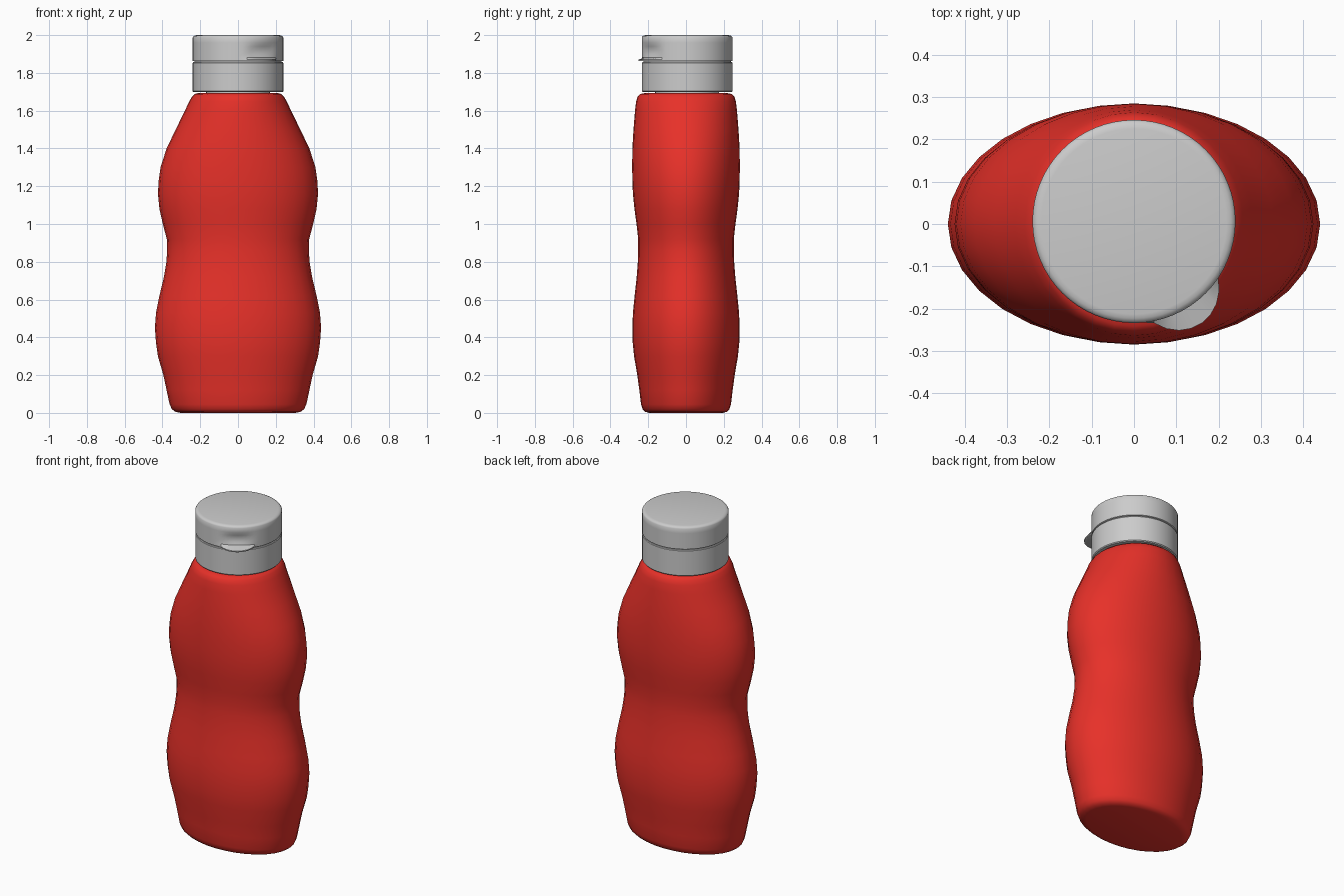
import bpy, bmesh, math

if "Cube" in bpy.data.objects:
    bpy.data.objects.remove(bpy.data.objects["Cube"])

CAP_Y = 0.006


def loft(name, rings, sides, angle, cy=0.0, radial=None):
    """Skin rings of (z, rx, ry) into a closed shell; radial adds a local offset."""
    bm = bmesh.new()
    loops = []
    for z, rx, ry in rings:
        loop = []
        for i in range(sides):
            a = 2 * math.pi * i / sides
            d = radial(a, z) if radial else 0.0
            loop.append(bm.verts.new(((rx + d) * math.cos(a), cy + (ry + d) * math.sin(a), z)))
        loops.append(loop)
    for lo, hi in zip(loops, loops[1:]):
        for i in range(sides):
            j = (i + 1) % sides
            bm.faces.new((lo[i], lo[j], hi[j], hi[i]))
    bm.faces.new(loops[0][::-1])
    bm.faces.new(loops[-1])
    bmesh.ops.recalc_face_normals(bm, faces=bm.faces)
    mesh = bpy.data.meshes.new(name)
    bm.to_mesh(mesh)
    bm.free()
    ob = bpy.data.objects.new(name, mesh)
    bpy.context.collection.objects.link(ob)
    bpy.ops.object.select_all(action='DESELECT')
    ob.select_set(True)
    bpy.context.view_layer.objects.active = ob
    bpy.ops.object.shade_smooth_by_angle(angle=math.radians(angle))
    return ob


# Oval squeeze body with a waist
body = loft("bottle_body", [
    (0.0, 0.305, 0.195), (0.006, 0.332, 0.217), (0.02, 0.35, 0.23), (0.045, 0.362, 0.238),
    (0.12, 0.378, 0.247), (0.20, 0.395, 0.258), (0.30, 0.424, 0.275), (0.37, 0.434, 0.282),
    (0.45, 0.44, 0.284), (0.53, 0.434, 0.281), (0.62, 0.416, 0.272), (0.72, 0.392, 0.261),
    (0.80, 0.379, 0.255), (0.86, 0.375, 0.253), (0.92, 0.377, 0.253), (1.00, 0.398, 0.262),
    (1.08, 0.416, 0.273), (1.16, 0.424, 0.281), (1.23, 0.42, 0.284), (1.30, 0.41, 0.285),
    (1.40, 0.378, 0.284), (1.50, 0.33, 0.278), (1.60, 0.281, 0.27), (1.65, 0.258, 0.264),
    (1.675, 0.243, 0.256), (1.688, 0.23, 0.242), (1.693, 0.21, 0.22)], 32, 45)
red = bpy.data.materials.new("red_plastic")
red.diffuse_color = (0.8, 0.03, 0.022, 1)
red.use_nodes = True
red.node_tree.nodes["Principled BSDF"].inputs["Base Color"].default_value = red.diffuse_color
body.data.materials.append(red)


def round_part(name, profile, sides, radial=None):
    return loft(name, [(z, r, r) for r, z in profile], sides, 35, CAP_Y, radial)


# Neck hidden under the cap, and the pin closing the groove
round_part("neck", [(0.17, 1.68), (0.17, 1.72)], 32)
round_part("cap_groove", [(0.231, 1.84), (0.231, 1.88)], 64)

# Lower cap ring
round_part("cap_base", [(0.235, 1.698), (0.24, 1.703), (0.24, 1.853), (0.237, 1.857)], 64)


# Thumb scoop and lip on the front right of the lid
def thumb_tab(a, z):
    t = (a - math.radians(303)) / math.radians(23)
    if abs(t) >= 1:
        return 0.0
    w = 1 - t * t
    if z < 1.872:
        return 0.049 * w
    if z < 1.96:
        return -0.014 * w * math.sin(math.pi * (1.96 - z) / 0.088)
    return 0.0


round_part("flip_lid", [
    (0.237, 1.862), (0.24, 1.864), (0.24, 1.871), (0.24, 1.882), (0.24, 1.90), (0.24, 1.92),
    (0.24, 1.94), (0.24, 1.96), (0.24, 1.988), (0.236, 1.994), (0.229, 1.998), (0.219, 2.0)],
    64, thumb_tab)
